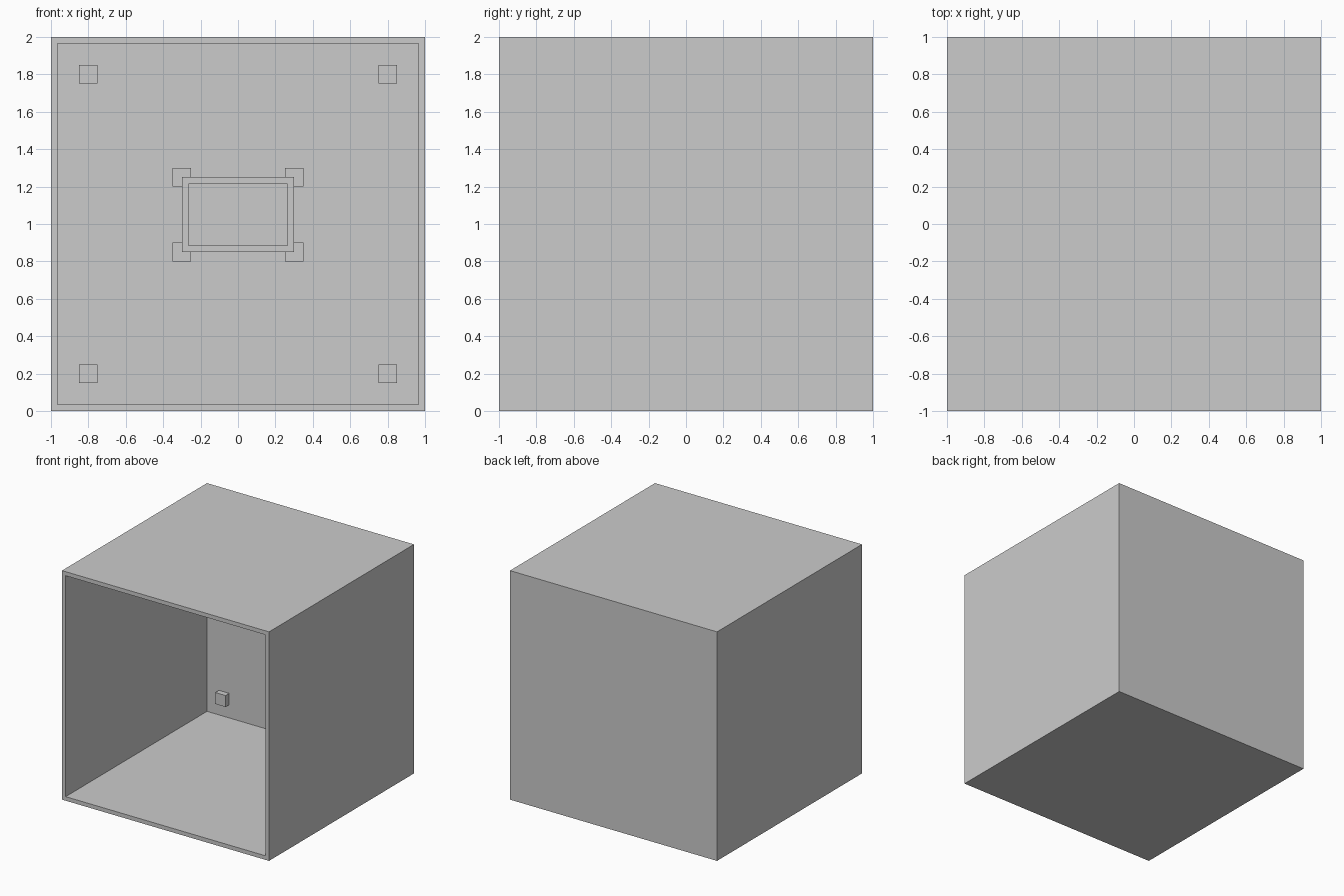
import bpy, bmesh
from mathutils import Vector

if "Cube" in bpy.data.objects:
    bpy.data.objects.remove(bpy.data.objects["Cube"])


def make_box(name, lo, hi, wall=0, depth=0):
    """Box between two corners; optionally hollowed from its front (-y) face."""
    lo, hi = Vector(lo), Vector(hi)
    bm = bmesh.new()
    bmesh.ops.create_cube(bm, size=1)
    for v in bm.verts:
        v.co = Vector((lo[i] + (v.co[i] + 0.5) * (hi[i] - lo[i]) for i in range(3)))
    bm.normal_update()
    if wall:
        front = min(bm.faces, key=lambda f: f.normal.y)
        bmesh.ops.inset_region(bm, faces=[front], thickness=wall)
        pushed = bmesh.ops.extrude_discrete_faces(bm, faces=[front])["faces"]
        bmesh.ops.translate(bm, vec=(0, depth, 0), verts=pushed[0].verts)
    bmesh.ops.recalc_face_normals(bm, faces=bm.faces)
    mesh = bpy.data.meshes.new(name)
    bm.to_mesh(mesh)
    bm.free()
    obj = bpy.data.objects.new(name, mesh)
    bpy.context.collection.objects.link(obj)
    return obj


# Outer case, open at the front
make_box("case", (-1, -1, 0), (1, 1, 2), wall=0.05, depth=1.95)

# Framed panel with a shallow recess, fixed to the back wall
make_box("panel_frame", (-0.3, 0.85, 0.85), (0.3, 0.95, 1.25), wall=0.05, depth=0.05)


def make_studs(name, x, heights):
    """Square studs on the back wall, mirrored left and right."""
    for side in (-1, 1):
        for z in heights:
            make_box(name, (side * x - 0.05, 0.9, z - 0.05),
                     (side * x + 0.05, 0.95, z + 0.05))


# Studs near the wall corners and behind the panel corners
make_studs("wall_stud", 0.8, (0.2, 1.8))
make_studs("panel_stud", 0.3, (0.85, 1.25))
